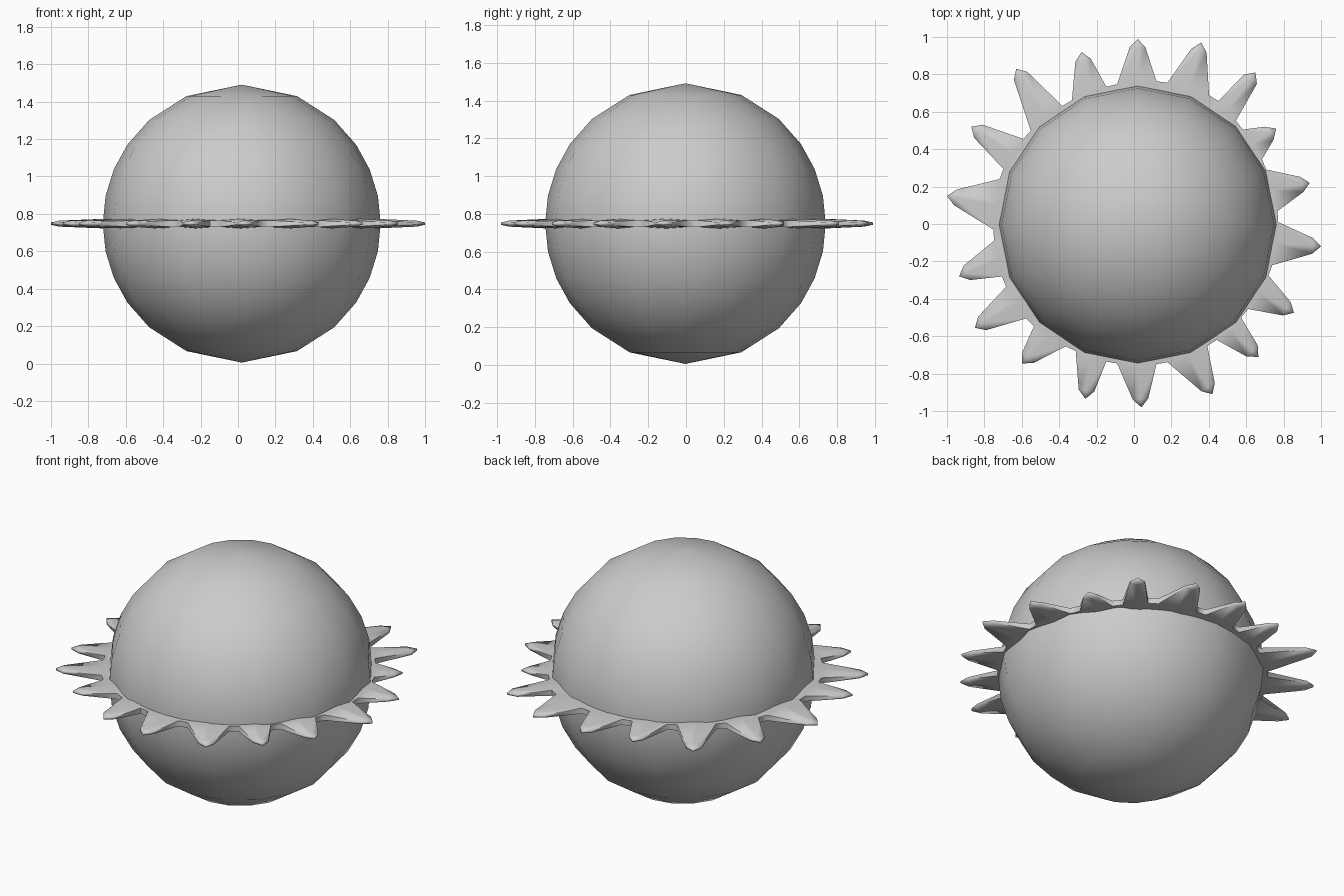
import bpy, bmesh
from math import sin, cos, radians, pi
from mathutils import Vector

if "Cube" in bpy.data.objects:
    bpy.data.objects.remove(bpy.data.objects["Cube"])


def finish(name, bm, angle):
    bmesh.ops.recalc_face_normals(bm, faces=bm.faces)
    me = bpy.data.meshes.new(name)
    bm.to_mesh(me)
    bm.free()
    ob = bpy.data.objects.new(name, me)
    bpy.context.collection.objects.link(ob)
    bpy.ops.object.select_all(action='DESELECT')
    ob.select_set(True)
    bpy.context.view_layer.objects.active = ob
    bpy.ops.object.shade_smooth_by_angle(angle=radians(angle))
    return ob


# Ball: 16 sides, rings closer together near the equator
R, SIDES = 0.743, 16
half = [23.5, 41.8, 55.5, 67, 78.5]
polar = half + [90] + [180 - a for a in reversed(half)]
bm = bmesh.new()
rings = []
for p in polar:
    r, z = R * sin(radians(p)), 0.748 + R * cos(radians(p))
    rings.append([bm.verts.new((0.02 + r * cos(2 * pi * k / SIDES),
                                -0.003 + r * sin(2 * pi * k / SIDES), z))
                  for k in range(SIDES)])
top = bm.verts.new((0.02, -0.003, 0.748 + R))
bottom = bm.verts.new((0.02, -0.003, 0.748 - R))
for k in range(SIDES):
    j = (k + 1) % SIDES
    bm.faces.new((top, rings[0][k], rings[0][j]))
    bm.faces.new((bottom, rings[-1][j], rings[-1][k]))
    for lo, hi in zip(rings, rings[1:]):
        bm.faces.new((lo[k], hi[k], hi[j], lo[j]))
finish("ball", bm, 60)

# Spiked ring: irregular tips, and the valley that follows each one (clockwise)
tips = [(.02, .99), (.36, .97), (.65, .81), (.76, .51), (.94, .22), (1, -.12),
        (.855, -.475), (.665, -.71), (.42, -.91), (.04, -.98), (-.26, -.935),
        (-.60, -.745), (-.85, -.555), (-.935, -.28), (-1, .15), (-.87, .52),
        (-.63, .83), (-.28, .92)]
valleys = [(.15, .765), (.43, .68), (.565, .53), (.70, .32), (.775, .04),
           (.735, -.25), (.595, -.48), (.42, -.64), (.15, -.75), (-.12, -.745),
           (-.34, -.67), (-.56, -.53), (-.70, -.31), (-.755, -.06),
           (-.715, .27), (-.575, .48), (-.36, .65), (-.12, .745)]
N = len(tips)
ZC = 0.748
spikes = []
for i in range(N):
    T, P, Q = Vector(tips[i]), Vector(valleys[i - 1]), Vector(valleys[i])
    u = (Q - P).normalized()
    a, b = P + u * 0.03, Q - u * 0.03
    m = (a + b) / 2
    d = (T - m).normalized()
    n = Vector((-d.y, d.x))
    if n.dot(a - b) < 0:
        n = -n
    s = T - d * 0.045
    spikes.append(dict(a=(a, .017), b=(b, .017), m=(m, .025),
                       sa=(s + n * .042, .007), sb=(s - n * .042, .007),
                       s=(s, .016), t=(T, .006),
                       ia=(a * .85, .022), ib=(b * .85, .022)))

bm = bmesh.new()
sides = []
for sign in (1, -1):
    vs = [{k: bm.verts.new((p.x, p.y, ZC + sign * h)) for k, (p, h) in sp.items()}
          for sp in spikes]
    sides.append(vs)
    for i, v in enumerate(vs):
        w = vs[(i + 1) % N]
        for f in ("a sa s m", "m s sb b", "sa t s", "s t sb", "ia a m", "ia m ib", "m b ib"):
            bm.faces.new([v[k] for k in f.split()])
        bm.faces.new((v["ib"], v["b"], w["a"], w["ia"]))
# Rim wall joining the upper and lower halves
up, lo = ([v[k] for v in vs for k in ("a", "sa", "t", "sb", "b")] for vs in sides)
for k in range(len(up)):
    j = (k + 1) % len(up)
    bm.faces.new((up[k], up[j], lo[j], lo[k]))
finish("spiked_ring", bm, 75)
